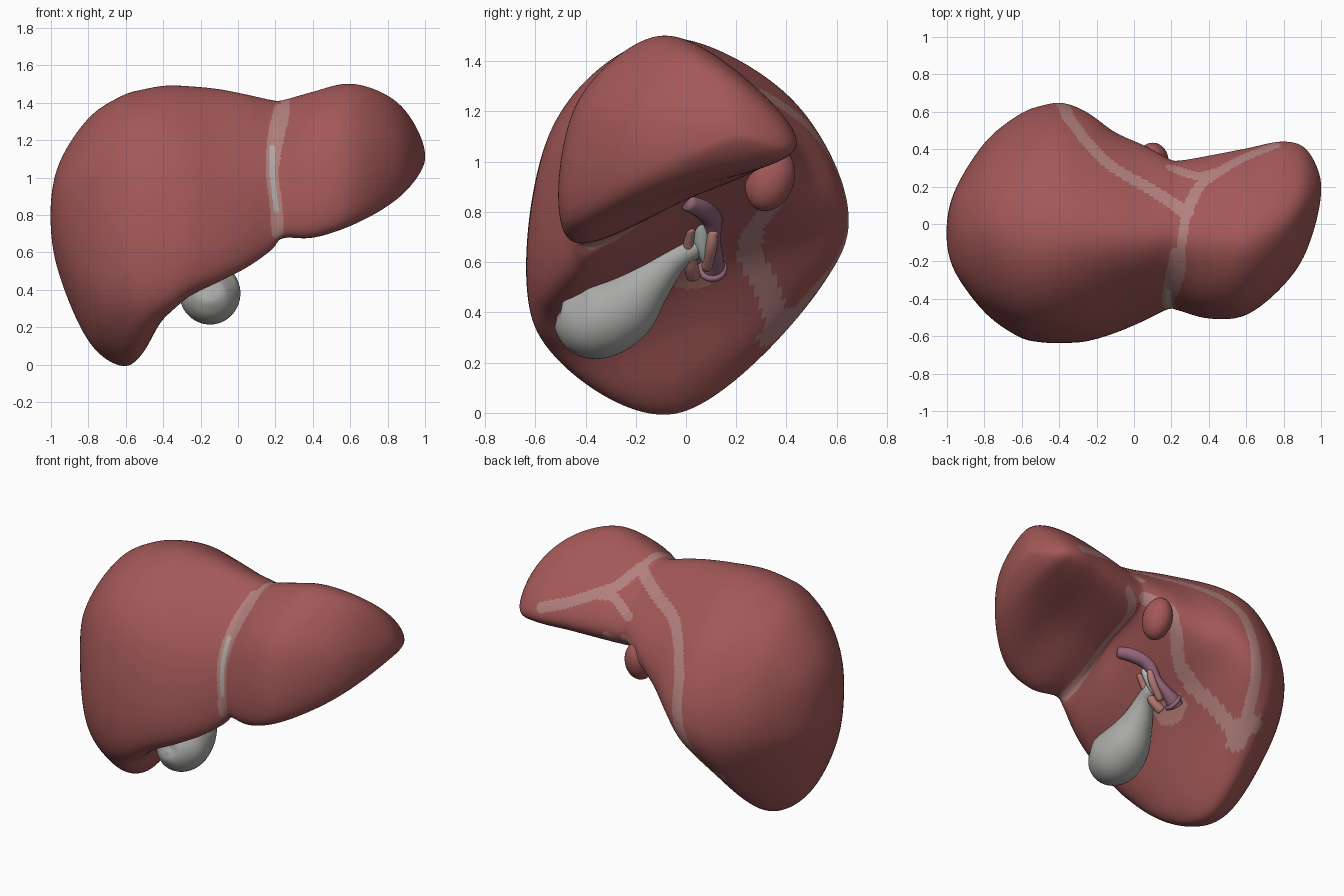
import bpy, bmesh, math
from mathutils import Vector
from mathutils.bvhtree import BVHTree
from mathutils.kdtree import KDTree

if "Cube" in bpy.data.objects:
    bpy.data.objects.remove(bpy.data.objects["Cube"])


def material(name, rgb):
    m = bpy.data.materials.new(name)
    m.diffuse_color = (*rgb, 1)
    m.use_nodes = True
    m.node_tree.nodes["Principled BSDF"].inputs["Base Color"].default_value = m.diffuse_color
    return m


LIVER = material("liver red", (0.37, 0.098, 0.098))
BAND = material("ligament pink", (0.44, 0.215, 0.205))
PALE = material("ligament grey", (0.44, 0.39, 0.37))
GALL = material("gallbladder grey", (0.40, 0.40, 0.39))
DUCT = material("duct pale", (0.50, 0.57, 0.54))
VEIN = material("vein purple", (0.29, 0.13, 0.19))
ARTERY = material("artery pink", (0.46, 0.20, 0.18))


def spline(a, b, c, d, t):
    return 0.5 * (2 * b + (c - a) * t + (2 * a - 5 * b + 4 * c - d) * t * t
                  + (3 * b - a - 3 * c + d) * t ** 3)


def path(pts, steps):
    """Smooth open curve through points of any dimension."""
    p = [Vector(q) for q in pts]
    p = [2 * p[0] - p[1]] + p + [2 * p[-1] - p[-2]]
    out = [spline(*p[i:i + 4], k / steps) for i in range(len(p) - 3) for k in range(steps)]
    return out + [p[-2]]


def mesh_object(name, rings, mats, start, end, smoothing=0):
    """Skin closed rings and close the ends with a tip point."""
    bm = bmesh.new()
    rows = [[bm.verts.new(v) for v in r] for r in rings]
    n = len(rows[0])
    for a, b in zip(rows, rows[1:]):
        for j in range(n):
            bm.faces.new((a[j], a[(j + 1) % n], b[(j + 1) % n], b[j]))
    for tip, r in ((start, rows[0]), (end, rows[-1])):
        t = bm.verts.new(tip)
        for j in range(n):
            bm.faces.new((t, r[j], r[(j + 1) % n]))
    bmesh.ops.recalc_face_normals(bm, faces=bm.faces)
    for _ in range(smoothing):
        bmesh.ops.smooth_vert(bm, verts=bm.verts, factor=0.5,
                              use_axis_x=True, use_axis_y=True, use_axis_z=True)
    for f in bm.faces:
        f.smooth = True
    me = bpy.data.meshes.new(name)
    bm.to_mesh(me)
    bm.free()
    for m in mats:
        me.materials.append(m)
    ob = bpy.data.objects.new(name, me)
    bpy.context.collection.objects.link(ob)
    return ob


def tube(name, pts, mat, sides=24):
    """Swept tube, each point is x, y, z, radius."""
    p = path(pts, 8)
    rings = []
    for i, q in enumerate(p):
        d = (p[min(i + 1, len(p) - 1)] - p[max(i - 1, 0)]).to_3d().normalized()
        u = d.cross(Vector((1, 0, 0.1))).normalized()
        w = d.cross(u)
        r = max(q[3], 0.002)
        rings.append([q.to_3d() + r * (u * math.cos(a) + w * math.sin(a))
                      for a in (2 * math.pi * k / sides for k in range(sides))])
    return mesh_object(name, rings, [mat], p[0].to_3d(), p[-1].to_3d(), 2)


# Liver cross-sections: x, then (y, z) of front edge, front, top, back, back edge, underside
right_lobe = [
    (-.96, -.22, .64, -.24, .93, -.06, 1.07, .14, .97, .16, .66, -.05, .49),
    (-.80, -.44, .40, -.41, 1.05, -.06, 1.32, .30, 1.13, .42, .64, -.05, .125),
    (-.62, -.565, .35, -.51, 1.12, -.09, 1.44, .40, 1.20, .565, .60, -.03, -.01),
    (-.50, -.595, .32, -.54, 1.12, -.10, 1.475, .44, 1.22, .61, .61, -.06, .08),
    (-.38, -.59, .32, -.55, 1.10, -.10, 1.495, .45, 1.22, .63, .67, .00, .35),
    (-.25, -.58, .39, -.54, 1.08, -.10, 1.49, .40, 1.23, .585, .79, .02, .55),
    (-.10, -.54, .45, -.50, 1.05, -.10, 1.475, .35, 1.22, .475, .86, .02, .67),
    (.05, -.48, .52, -.45, 1.05, -.10, 1.445, .30, 1.22, .41, .95, .02, .78),
    (.18, -.42, .61, -.40, 1.08, -.08, 1.415, .25, 1.24, .34, 1.02, .00, .88)]
left_lobe = [
    (.24, -.43, .68, -.40, 1.12, -.09, 1.415, .23, 1.25, .33, 1.02, .00, .85),
    (.40, -.47, .685, -.44, 1.20, -.11, 1.46, .22, 1.30, .36, 1.03, -.01, .85),
    (.60, -.45, .75, -.43, 1.22, -.11, 1.505, .23, 1.33, .40, 1.04, -.01, .88),
    (.80, -.29, .86, -.29, 1.20, -.02, 1.44, .27, 1.30, .44, 1.05, .07, .92),
    (.93, -.10, .98, -.10, 1.17, .10, 1.31, .28, 1.23, .39, 1.05, .14, .98)]

N, STEPS = 32, 22


def ring(row):
    k = [Vector((row[0], row[i], row[i + 1])) for i in range(1, 13, 2)]
    return [spline(k[i - 1], k[i], k[(i + 1) % 6], k[(i + 2) % 6], t / N)
            for i in range(6) for t in range(N)]


def mirrored(r, pole):
    return [Vector((v.x, 2 * pole.y - v.y, 2 * pole.z - v.z)) for v in r]


tip_r, tip_l = Vector((-1.003, -.05, .8)), Vector((1.003, .2, 1.11))
keys = [ring(r) for r in right_lobe + left_lobe]
keys = ([mirrored(keys[0], tip_r), [tip_r] * 6 * N] + keys
        + [[tip_l] * 6 * N, mirrored(keys[-1], tip_l)])
rings = [[spline(a, b, c, d, k / STEPS) for a, b, c, d in zip(*keys[i:i + 4])]
         for i in range(len(keys) - 3) for k in range(STEPS)]
liver = mesh_object("liver", rings[1:], [LIVER, BAND, PALE, ARTERY], tip_r, tip_l, 40)

# Ligament bands: faces near lines laid on the surface
me = liver.data
tree = BVHTree.FromPolygons([v.co for v in me.vertices], [p.vertices[:] for p in me.polygons])


def paint(index, width, pts, ray=None):
    hits = []
    for q in path(pts, 14):
        if ray:
            d = Vector(ray)
            h = tree.ray_cast(q - d * 4, d)[0]
        else:
            h = tree.find_nearest(q)[0]
        if h:
            hits.append(h)
    kd = KDTree(len(hits))
    for i, h in enumerate(hits):
        kd.insert(h, i)
    kd.balance()
    for p in me.polygons:
        if kd.find(p.center)[2] < width:
            p.material_index = index


front, down, side = (0, 1, 0), (0, 0, -1), (-1, 0, 0)
paint(1, .034, [(.225, 0, 1.38), (.19, 0, 1.2), (.185, 0, 1.0), (.205, 0, .85), (.21, 0, .71)], front)
paint(1, .026, [(.20, -.40, 0), (.25, -.25, 0), (.255, -.1, 0), (.28, .06, 0)], down)
paint(1, .038, [(.28, .06, 0), (.1, .18, 0), (-.12, .31, 0), (-.25, .44, 0), (-.35, .57, 0)], down)
paint(1, .034, [(.28, .06, 0), (.35, .2, 0), (.47, .29, 0), (.6, .36, 0), (.75, .42, 0)], down)
paint(1, .03, [(.45, .28, 0), (.33, .26, 0), (.2, .3, 0)], down)
# bare area outline on the back and underside
paint(1, .036, [(-.35, .57, 1.05), (-.39, .61, .8), (-.44, .6, .6), (-.48, .47, .40)])
paint(1, .06, [(1, .50, .41), (1, .42, .38), (1, .34, .31)], side)
paint(1, .05, [(1, .36, .38), (1, .32, .5), (1, .26, .62), (1, .26, .70)], side)
paint(1, .04, [(-.12, .27, .70), (-.06, .32, .78), (.0, .38, .86), (.09, .41, .98), (.2, .34, 1.03)])
# fissure under the left lobe
paint(1, .028, [(.215, -.38, .68), (.22, -.2, .75), (.22, .05, .86), (.24, .25, .97), (.33, .36, 1.03)])
# pale sheath round the vessels, and the grey seam in front
paint(3, .07, [(1, .0, .55), (1, .05, .55), (1, .1, .58)], side)
paint(2, .014, [(.185, 0, 1.16), (.185, 0, 1.0), (.205, 0, .83)], front)

# Small caudate lobe at the back, beside the fissure
bpy.ops.mesh.primitive_uv_sphere_add(segments=40, ring_count=24, location=(.10, .335, .93),
                                     rotation=(math.radians(-20), 0, 0))
caudate = bpy.context.object
caudate.name = "caudate_lobe"
caudate.scale = (.085, .095, .13)
caudate.data.materials.append(LIVER)
bpy.ops.object.shade_smooth()

# Gallbladder with its duct
tube("gallbladder", [(-.15, -.515, .38, 0), (-.15, -.49, .375, .09), (-.15, -.38, .37, .16),
                     (-.15, -.26, .42, .152), (-.145, -.15, .52, .10), (-.12, -.05, .61, .058),
                     (-.10, .03, .655, .042), (-.085, .07, .67, .02)], GALL, 40)
tube("bile_duct", [(-.02, .05, .80, .022), (-.05, .06, .73, .03), (-.09, .07, .66, .034),
                   (-.12, .09, .60, .024)], DUCT)

# Vessels at the underside
tube("portal_vein", [(.13, .0, .84, .035), (.06, .06, .82, .045), (-.02, .10, .78, .045),
                     (-.08, .11, .69, .028), (-.14, .115, .63, .032), (-.2, .11, .59, .045),
                     (-.24, .10, .56, .05)], VEIN)
tube("hepatic_artery", [(-.02, .02, .74, .018), (-.08, .01, .66, .022), (-.13, .02, .59, .028),
                        (-.19, .03, .54, .03)], ARTERY)
tube("artery_branch", [(-.03, .11, .73, .02), (-.06, .10, .66, .024), (-.14, .08, .57, .022)], ARTERY)
bpy.ops.mesh.primitive_torus_add(location=(-.215, .105, .575), rotation=(0, math.radians(60), 0),
                                 major_radius=.046, minor_radius=.014,
                                 major_segments=32, minor_segments=12)
rim = bpy.context.object
rim.name = "vein_rim"
rim.data.materials.append(VEIN)
bpy.ops.object.shade_smooth()
